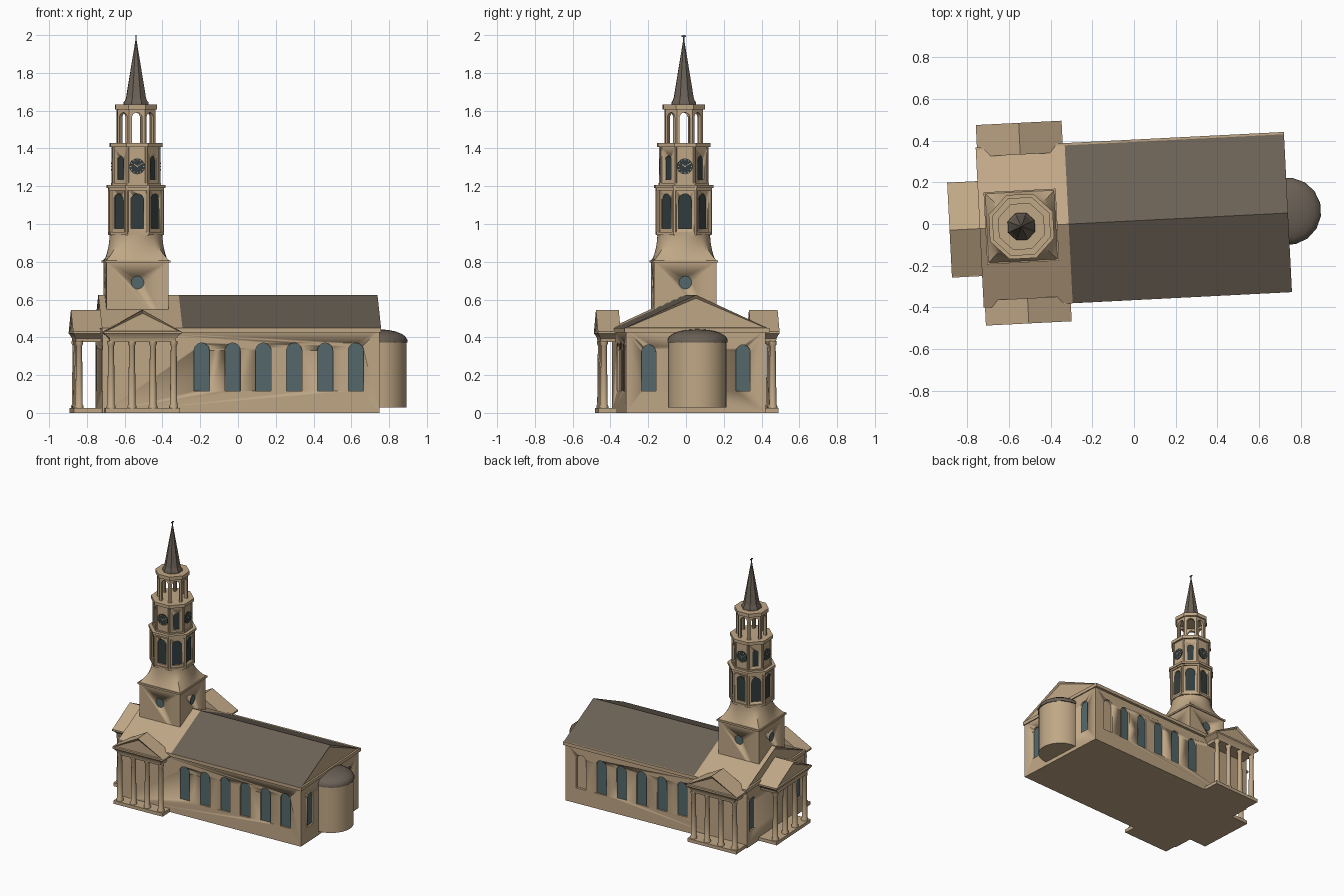
import bpy, bmesh
from math import radians, cos, sin, pi, tan
from mathutils import Matrix, Vector

cube = bpy.data.objects.get("Cube")
if cube:
    bpy.data.objects.remove(cube)

# The whole building is turned slightly; local origin is the tower axis
SITE = Matrix.Translation((-0.54, -0.012, 0)) @ Matrix.Rotation(radians(2.9), 4, 'Z')
OCT = cos(pi / 8)


def material(name, rgb):
    m = bpy.data.materials.new(name)
    m.use_nodes = True
    m.diffuse_color = (*rgb, 1)
    bsdf = m.node_tree.nodes["Principled BSDF"]
    bsdf.inputs["Base Color"].default_value = (*rgb, 1)
    bsdf.inputs["Roughness"].default_value = 0.8
    return m


STONE = material("tan stone", (0.53, 0.39, 0.24))
ROOF = material("grey brown roof", (0.145, 0.118, 0.092))
GLASS = material("teal glass", (0.09, 0.14, 0.15))
DARK = material("dark glass", (0.032, 0.045, 0.046))


def finish(bm, name, *mats):
    bmesh.ops.recalc_face_normals(bm, faces=bm.faces)
    me = bpy.data.meshes.new(name)
    bm.to_mesh(me)
    bm.free()
    for m in mats:
        me.materials.append(m)
    for p in me.polygons:
        p.use_smooth = True
    me.set_sharp_from_angle(angle=radians(35))
    ob = bpy.data.objects.new(name, me)
    bpy.context.collection.objects.link(ob)
    ob.matrix_world = SITE
    return ob


def frame(angle, u=0, v=0):
    """Local x points outward, y runs along the wall."""
    return Matrix.Translation((u, v, 0)) @ Matrix.Rotation(radians(angle), 4, 'Z')


def loft(bm, rings):
    rows = [[bm.verts.new(p) for p in ring] for ring in rings]
    n = len(rows[0])
    for a, b in zip(rows, rows[1:]):
        for i in range(n):
            j = (i + 1) % n
            bm.faces.new((a[i], a[j], b[j], b[i]))
    return bm.faces.new(rows[0][::-1]), bm.faces.new(rows[-1])


def prism(bm, f, pts, x0, x1):
    return loft(bm, [[f @ Vector((x, y, z)) for y, z in pts] for x in (x0, x1)])


def box(name, u0, u1, v0, v1, z0, z1, f=Matrix(), mat=STONE):
    bm = bmesh.new()
    prism(bm, f, [(v0, z0), (v1, z0), (v1, z1), (v0, z1)], u0, u1)
    return finish(bm, name, mat)


def lathe(bm, profile, segs, u=0, v=0):
    off = pi / segs
    loft(bm, [[(u + r * cos(2 * pi * i / segs + off), v + r * sin(2 * pi * i / segs + off), z)
               for i in range(segs)] for r, z in profile])


def turned(name, profile, segs, mat=STONE, u=0, v=0):
    bm = bmesh.new()
    lathe(bm, profile, segs, u, v)
    return finish(bm, name, mat)


def octagon(name, apothem, z0, z1):
    return turned(name, [(apothem / OCT, z0), (apothem / OCT, z1)], 8)


def arch(w, z0, z1, y=0):
    top = [(y + w * cos(pi * i / 10), z1 - w + w * sin(pi * i / 10)) for i in range(11)]
    return [(y - w, z0), (y + w, z0)] + top


def circle(r, z, n=20):
    return [(r * cos(2 * pi * i / n), z + r * sin(2 * pi * i / n)) for i in range(n)]


def pierce(wall, name, openings, depth, glass):
    """Cut recesses (frame, outline, wall distance, glazed) and set panes in them."""
    cut, panes = bmesh.new(), bmesh.new()
    for f, pts, d, glazed in openings:
        prism(cut, f, pts, d - depth, d + 0.02)
        if glazed:
            prism(panes, f, pts, d - depth - 0.002, d - depth + 0.005)
    cutter = finish(cut, "cutter", STONE)
    cutter.hide_render = True
    mod = wall.modifiers.new("openings", 'BOOLEAN')
    mod.operation, mod.solver, mod.object = 'DIFFERENCE', 'EXACT', cutter
    deps = bpy.context.evaluated_depsgraph_get()
    me = bpy.data.meshes.new_from_object(wall.evaluated_get(deps))
    wall.modifiers.clear()
    wall.data = me
    bpy.data.objects.remove(cutter)
    finish(panes, name, glass)


def gable(name, f, x0, x1, half, z0, z1, slope=STONE):
    """Gabled roof with a recessed triangle at the outer end."""
    bm = bmesh.new()
    _, end = prism(bm, Matrix(), [(-half, z0), (half, z0), (0, z1)], x0, x1)
    bmesh.ops.recalc_face_normals(bm, faces=bm.faces)
    for face in bm.faces:
        face.material_index = int(face.normal.z > 0.2)
    bmesh.ops.inset_individual(bm, faces=[end], thickness=0.018, depth=-0.01)
    bm.transform(f)
    return finish(bm, name, STONE, slope)


# Nave walls, windows and roofs
walls = box("nave_walls", -0.195, 1.272, -0.37, 0.37, 0, 0.44)
holes = []
for side in (-90, 90):
    for i in range(6):
        holes.append((frame(side, 0.33 + 0.1635 * i), arch(0.041, 0.115, 0.37), 0.37,
                      not (side == 90 and i == 5)))
for v in (-0.25, 0.25):
    holes.append((frame(0, 0, v), arch(0.038, 0.115, 0.36), 1.272, True))
    holes.append((frame(180, 0, v * 1.2), arch(0.036, 0.115, 0.36), 0.195, True))
pierce(walls, "nave_windows", holes, 0.018, GLASS)
box("nave_cornice", -0.2, 1.28, -0.379, 0.389, 0.425, 0.45)
gable("transept_roof", frame(180), -0.227, 0.2, 0.38, 0.449, 0.625)
gable("nave_roof", frame(0), 0.227, 1.28, 0.38, 0.449, 0.625, ROOF)

# Apse with low dome
turned("apse_wall", [(0.155, 0.028), (0.155, 0.375)], 32, u=1.278, v=0.008)
dome = [(0.162, 0.372), (0.162, 0.387)]
dome += [(0.16 * cos(a), 0.387 + 0.056 * sin(a)) for a in (0.3, 0.6, 0.9, 1.2, 1.5)]
turned("apse_dome", dome, 16, ROOF, 1.278, 0.008)


# Three columned porches
def portico(name, f, back, front, half):
    box(name + "_step", back - 0.02, front - 0.004, -half + 0.008, half - 0.008, 0, 0.025, f)
    bm = bmesh.new()
    rings = []
    for inset, z in ((0.034, 0.375), (0.03, 0.395), (0.012, 0.412), (0, 0.42), (0, 0.432)):
        x, h = front - inset * 0.5, half - inset
        rings.append([f @ Vector(p) for p in
                      ((back, -h, z), (x, -h, z), (x, h, z), (back, h, z))])
    loft(bm, rings)
    finish(bm, name + "_entablature", STONE)
    gable(name + "_pediment", f, back, front, half, 0.43, 0.545)
    bm = bmesh.new()
    for i in range(4):
        p = f @ Vector((front - 0.034, (half - 0.04) * (i * 2 / 3 - 1), 0))
        lathe(bm, [(0.024, 0.02), (0.024, 0.036), (0.019, 0.045), (0.0185, 0.15),
                   (0.0155, 0.355), (0.021, 0.365), (0.021, 0.38)], 16, p.x, p.y)
    finish(bm, name + "_columns", STONE)


portico("south_porch", frame(-90, 0.012), 0.345, 0.466, 0.206)
portico("north_porch", frame(90, 0.012), 0.345, 0.497, 0.206)
portico("west_porch", frame(180), 0.185, 0.345, 0.228)

# Square tower base with round windows
base = box("tower_base", -0.165, 0.165, -0.165, 0.165, 0.42, 0.8)
pierce(base, "round_windows",
       [(frame(a), circle(0.034, 0.69), 0.165, True) for a in (0, 90, 180, 270)], 0.01, GLASS)
box("tower_base_cornice", -0.173, 0.173, -0.173, 0.173, 0.795, 0.808)

# Flared drum blending from square to round
bm = bmesh.new()
rings = []
for k in range(9):
    t = k / 8
    ring = []
    for i in range(48):
        a = 2 * pi * i / 48
        c, s = cos(a), sin(a)
        square = 0.167 / max(abs(c), abs(s))
        w = (1 - t) ** 2
        r = square * w + 0.14 * (1 - w)
        ring.append((r * c, r * s, 0.806 + 0.142 * t))
    rings.append(ring)
loft(bm, rings)
finish(bm, "tower_flare", STONE)


# Octagonal stages
def corner_posts(name, apothem, r, z0, z1):
    bm = bmesh.new()
    for i in range(8):
        a = pi / 8 + i * pi / 4
        lathe(bm, [(r, z0), (r, z1)], 8, apothem / OCT * cos(a), apothem / OCT * sin(a))
    finish(bm, name, STONE)


belfry = octagon("belfry_stage", 0.138, 0.94, 1.195)
pierce(belfry, "belfry_windows",
       [(frame(45 * i), arch(0.034, 0.975, 1.16), 0.138, True) for i in range(8)], 0.014, DARK)
corner_posts("belfry_posts", 0.136, 0.011, 0.945, 1.19)
octagon("belfry_sill", 0.145, 0.942, 0.957)
octagon("belfry_cornice_lower", 0.146, 1.178, 1.19)
octagon("belfry_cornice", 0.154, 1.19, 1.207)

clock = octagon("clock_stage", 0.123, 1.2, 1.41)
pierce(clock, "clock_stage_windows",
       [(frame(45 + 90 * i), arch(0.022, 1.235, 1.36), 0.123, True) for i in range(4)], 0.014, DARK)
corner_posts("clock_stage_posts", 0.121, 0.008, 1.2, 1.41)
octagon("clock_stage_sill", 0.13, 1.205, 1.217)
octagon("clock_stage_cornice", 0.138, 1.407, 1.43)

# Clock faces with hour marks and hands
dials, marks = bmesh.new(), bmesh.new()
for q in range(4):
    f = frame(90 * q)
    prism(dials, f, circle(0.042, 1.305, 24), 0.12, 0.128)
    strokes = [(h * 30, 0.031, 0.038, 0.002) for h in range(12)]
    strokes += [(55, -0.005, 0.02, 0.0022), (-60, -0.005, 0.029, 0.0016)]
    for ang, r0, r1, w in strokes:
        turn = Matrix.Translation((0, 0, 1.305)) @ Matrix.Rotation(radians(ang), 4, 'X')
        prism(marks, f @ turn, [(-w, r0), (w, r0), (w, r1), (-w, r1)], 0.127, 0.13)
finish(dials, "clock_dials", DARK)
finish(marks, "clock_marks", STONE)

# Open lantern of eight arched panels
bm = bmesh.new()
half = 0.1 * tan(pi / 8)
for i in range(8):
    outline = [(half, 1.425), (half, 1.61), (-half, 1.61), (-half, 1.425), (-0.027, 1.425)]
    outline += arch(0.027, 1.425, 1.59)[2:][::-1] + [(0.027, 1.425)]
    prism(bm, frame(45 * i), outline, 0.078, 0.1)
finish(bm, "lantern", STONE)
octagon("lantern_cornice", 0.11, 1.605, 1.632)

# Spire and vane
turned("spire", [(0.07, 1.63), (0.07, 1.643), (0.06, 1.657), (0.055, 1.675), (0.003, 1.975)], 8, ROOF)
turned("finial_rod", [(0.003, 1.96), (0.003, 2.0)], 8, ROOF)
box("finial_bar", -0.003, 0.003, -0.013, 0.013, 1.99, 1.997, mat=ROOF)
